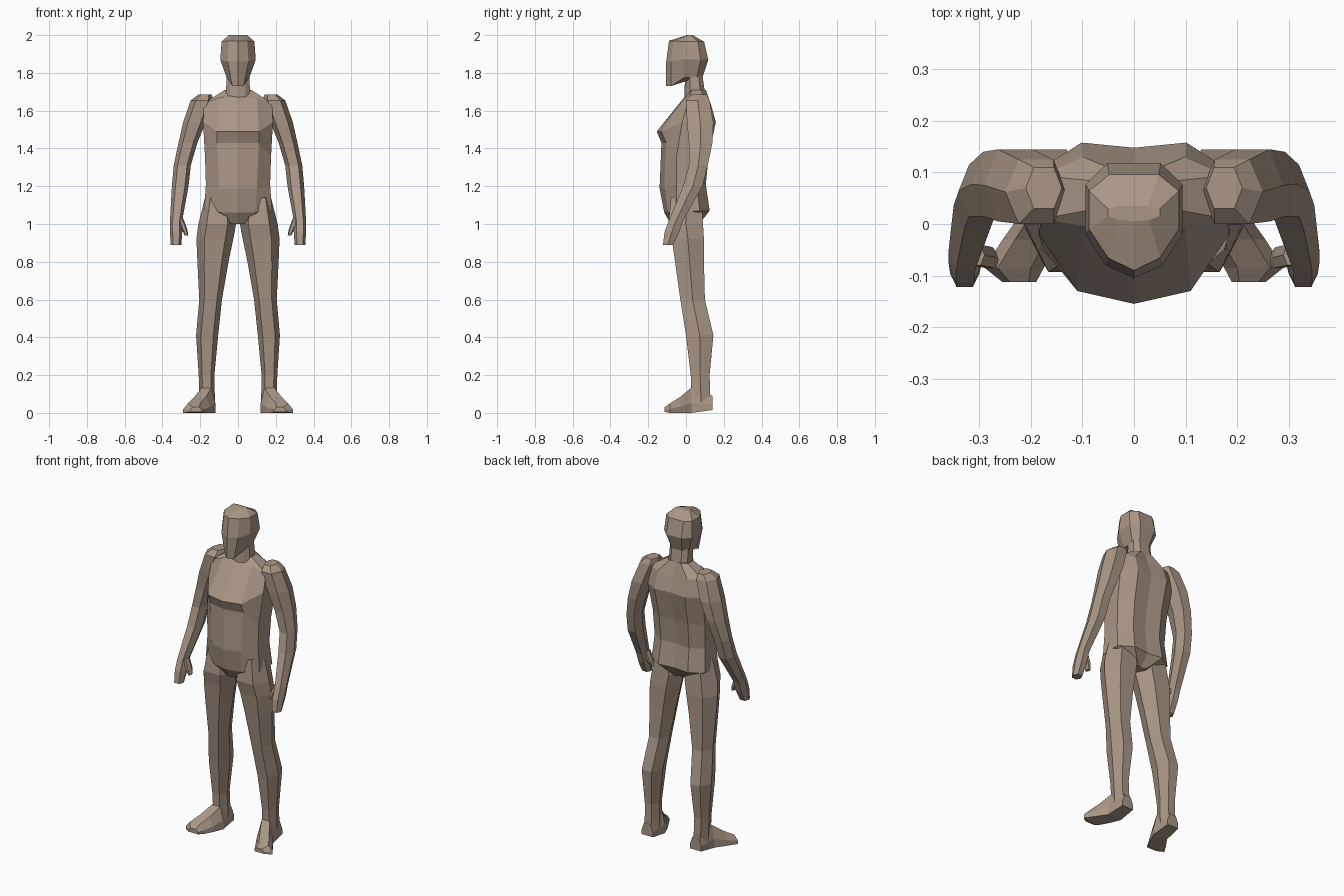
import bpy
import bmesh

if "Cube" in bpy.data.objects:
    bpy.data.objects.remove(bpy.data.objects["Cube"], do_unlink=True)

# One flat clay colour for the whole figure
clay = bpy.data.materials.new("warm_clay")
clay.use_nodes = True
clay_colour = (0.40, 0.31, 0.24, 1)
clay.diffuse_color = clay_colour
clay.node_tree.nodes["Principled BSDF"].inputs["Base Color"].default_value = clay_colour


def loft(name, rings, mirrored=False):
    """Skin a list of equal-length point rings and cap both ends."""
    bm = bmesh.new()
    loops = [[bm.verts.new(point) for point in ring] for ring in rings]
    count = len(loops[0])
    for lower, upper in zip(loops, loops[1:]):
        for i in range(count):
            j = (i + 1) % count
            bm.faces.new((lower[i], lower[j], upper[j], upper[i]))
    bm.faces.new(loops[0])
    bm.faces.new(loops[-1])
    bmesh.ops.recalc_face_normals(bm, faces=bm.faces)
    mesh = bpy.data.meshes.new(name)
    bm.to_mesh(mesh)
    bm.free()
    mesh.materials.append(clay)
    obj = bpy.data.objects.new(name, mesh)
    bpy.context.collection.objects.link(obj)
    if mirrored:
        obj.modifiers.new("other_side", "MIRROR")
    return obj


def body_ring(z_front, z_back, half_width, front_x, y_front, y_side, y_back, spine=0):
    """Symmetric ten-sided section with a keeled front and a spine groove."""
    keel = min(0.025, (y_side - y_front) * 0.3)
    y_rear = y_side + (y_back - y_side) * 0.7
    half = [
        (front_x, y_front + keel, z_front),
        (half_width, y_side, z_back),
        (half_width, y_rear, z_back),
        (half_width * 0.55, y_back, z_back),
    ]
    other = [(-x, y, z) for x, y, z in reversed(half)]
    return [(0, y_front, z_front)] + half + [(0, y_back - spine, z_back)] + other


def limb_ring(z, x_in, x_out, y_front, y_back):
    """Six-sided horizontal section with side ridges."""
    inset = (x_out - x_in) * 0.22
    y_mid = (y_front + y_back) / 2
    return [
        (x_in, y_mid, z),
        (x_in + inset, y_front, z),
        (x_out - inset, y_front, z),
        (x_out, y_mid, z),
        (x_out - inset, y_back, z),
        (x_in + inset, y_back, z),
    ]


def foot_ring(y, x_in, x_out, z_low, z_high):
    """Upright foot section, narrower at the instep."""
    inset = (x_out - x_in) * 0.22
    z_mid = z_low + (z_high - z_low) * 0.4
    return [
        (x_in, y, z_low),
        (x_out, y, z_low),
        (x_out, y, z_mid),
        (x_out - inset, y, z_high),
        (x_in + inset, y, z_high),
        (x_in, y, z_mid),
    ]


# Torso from crotch to the base of the neck
torso_sections = [
    (1.00, 1.00, 0.05, 0.03, -0.08, -0.03, 0.07),
    (1.06, 1.07, 0.18, 0.09, -0.115, -0.05, 0.125),
    (1.19, 1.21, 0.17, 0.10, -0.14, -0.05, 0.105),
    (1.43, 1.36, 0.175, 0.11, -0.13, -0.05, 0.12),
    (1.49, 1.54, 0.185, 0.11, -0.155, -0.02, 0.158),
    (1.67, 1.64, 0.18, 0.10, -0.01, 0.01, 0.13),
    (1.68, 1.71, 0.07, 0.04, 0, 0.03, 0.105),
]
loft("torso", [body_ring(*s, spine=0.01) for s in torso_sections])

# Neck
neck_sections = [
    (1.64, 1.64, 0.065, 0.04, -0.01, 0.02, 0.108),
    (1.78, 1.80, 0.06, 0.04, -0.005, 0.02, 0.085),
]
loft("neck", [body_ring(*s) for s in neck_sections])

# Head from jaw to crown
head_sections = [
    (1.73, 1.775, 0.06, 0.03, -0.105, -0.01, 0.087),
    (1.86, 1.87, 0.094, 0.055, -0.105, -0.02, 0.118),
    (1.97, 1.965, 0.087, 0.05, -0.09, -0.01, 0.096),
    (2.00, 2.00, 0.05, 0.03, 0.005, 0.015, 0.035),
]
loft("head", [body_ring(*s) for s in head_sections])

# Arms with the shoulder cap, tapering into the hand
arm_sections = [
    (1.685, 0.14, 0.21, 0.03, 0.11),
    (1.655, 0.13, 0.25, 0.00, 0.125),
    (1.54, 0.17, 0.29, 0.005, 0.145),
    (1.43, 0.215, 0.315, 0.015, 0.14),
    (1.31, 0.25, 0.34, 0.015, 0.115),
    (1.20, 0.262, 0.35, -0.015, 0.088),
    (1.02, 0.295, 0.36, -0.09, -0.015),
    (0.96, 0.295, 0.36, -0.113, -0.035),
    (0.89, 0.30, 0.357, -0.122, -0.07),
]
loft("arms", [limb_ring(*s) for s in arm_sections], mirrored=True)

# Thumbs
thumb_sections = [
    (1.03, 0.29, 0.325, -0.08, -0.04),
    (0.97, 0.268, 0.297, -0.085, -0.045),
    (0.94, 0.263, 0.282, -0.085, -0.055),
]
loft("thumbs", [limb_ring(*s) for s in thumb_sections], mirrored=True)

# Legs from hip to ankle
leg_sections = [
    (1.14, 0.04, 0.175, -0.08, 0.08),
    (1.00, 0.01, 0.21, -0.093, 0.09),
    (0.92, 0.025, 0.22, -0.075, 0.095),
    (0.80, 0.05, 0.215, -0.058, 0.095),
    (0.60, 0.085, 0.205, -0.03, 0.10),
    (0.41, 0.105, 0.222, 0.00, 0.145),
    (0.20, 0.125, 0.208, 0.025, 0.125),
    (0.05, 0.122, 0.205, 0.03, 0.13),
]
loft("legs", [limb_ring(*s) for s in leg_sections], mirrored=True)

# Feet from heel to toe, turned outwards
foot_sections = [
    (0.14, 0.125, 0.20, 0.015, 0.09),
    (0.03, 0.12, 0.212, 0.00, 0.135),
    (-0.03, 0.145, 0.255, 0.00, 0.085),
    (-0.085, 0.175, 0.29, 0.00, 0.05),
    (-0.113, 0.19, 0.255, 0.005, 0.03),
]
loft("feet", [foot_ring(*s) for s in foot_sections], mirrored=True)
